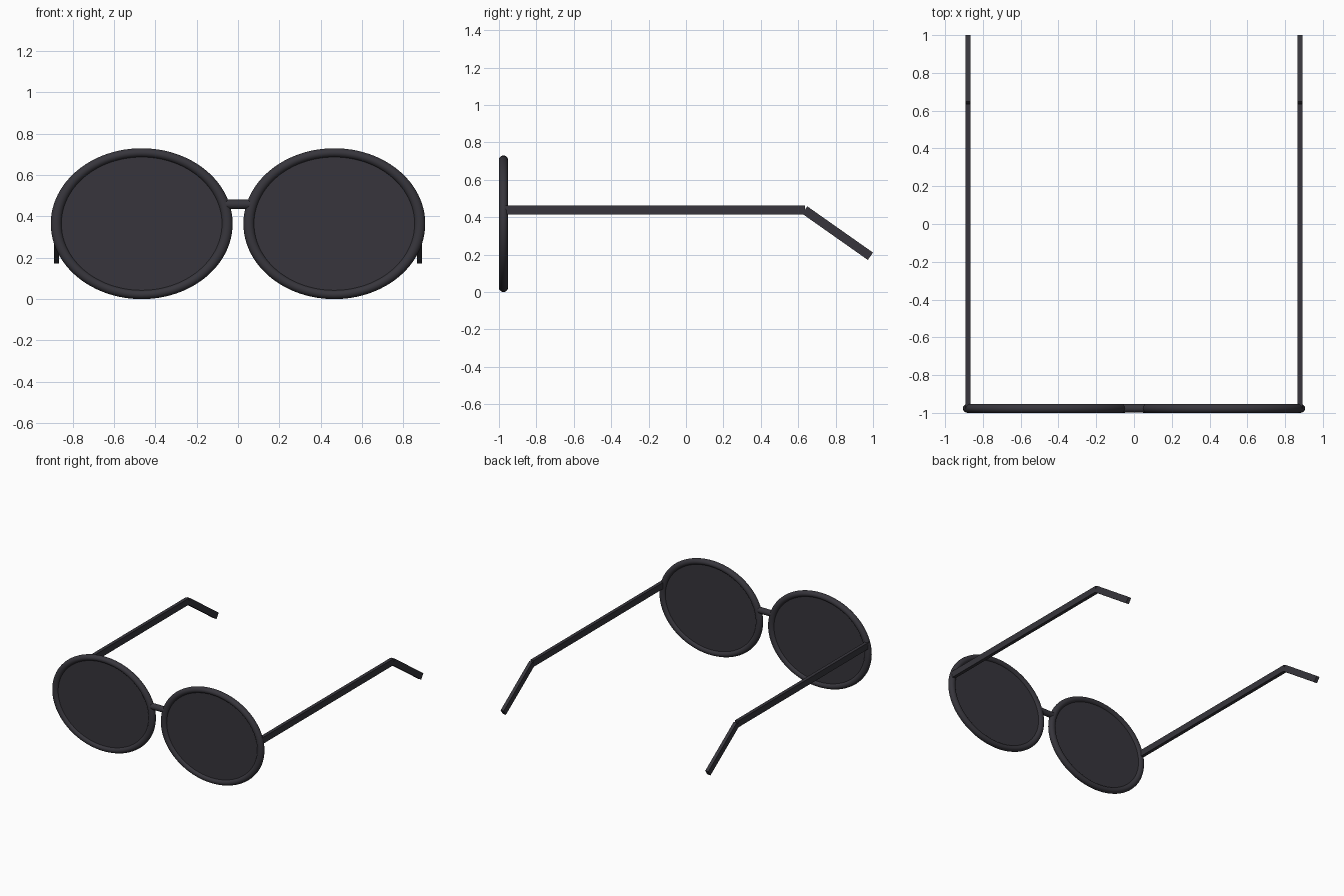
import bpy, math
from mathutils import Matrix

if "Cube" in bpy.data.objects:
    bpy.data.objects.remove(bpy.data.objects["Cube"])

mat = bpy.data.materials.new("charcoal")
mat.diffuse_color = (0.038, 0.036, 0.045, 1)
mat.use_nodes = True
mat.node_tree.nodes["Principled BSDF"].inputs["Base Color"].default_value = mat.diffuse_color

LENS_X, LENS_Z, FRONT_Y = 0.466, 0.365, -0.976
RX, RZ = 0.4135, 0.343          # rim centre-line radii
TUBE = 0.024


def finish(name, smooth=False):
    """Apply the transform, name the part and colour it."""
    ob = bpy.context.object
    ob.name = name
    bpy.ops.object.transform_apply(location=True, rotation=True, scale=True)
    ob.data.materials.append(mat)
    if smooth:
        bpy.ops.object.shade_smooth_by_angle(angle=math.radians(40))
    return ob


def stretch(ob, x, y, z):
    """Lay a z-axis round part to face front, stretch it to an oval and place it."""
    ob.matrix_world = (Matrix.Translation((x, FRONT_Y, LENS_Z))
                       @ Matrix.Diagonal((RX / RZ, y, z, 1))
                       @ Matrix.Rotation(math.pi / 2, 4, 'X'))
    ob.data.transform(ob.matrix_world)
    ob.matrix_world = Matrix.Identity(4)


def bar(name, x, start, end, width, height):
    """Square bar running between two (y, z) points."""
    dy, dz = end[0] - start[0], end[1] - start[1]
    bpy.ops.mesh.primitive_cube_add(
        size=1, location=(x, (start[0] + end[0]) / 2, (start[1] + end[1]) / 2),
        rotation=(math.atan2(dz, dy), 0, 0))
    bpy.context.object.scale = (width, math.hypot(dy, dz), height)
    finish(name)


for side, s in (("left", -1), ("right", 1)):
    # Oval rim
    bpy.ops.mesh.primitive_torus_add(major_radius=RZ, minor_radius=0.022,
                                     major_segments=96, minor_segments=20)
    stretch(bpy.context.object, s * LENS_X, TUBE / 0.022, 1)
    finish(side + "_rim", True)

    # Flat lens seated in the rim
    bpy.ops.mesh.primitive_cylinder_add(vertices=96, radius=RZ - 0.01, depth=0.016)
    stretch(bpy.context.object, s * LENS_X, 1, 1)
    finish(side + "_lens", True)

    # Temple arm and drooping ear tip
    bar(side + "_temple", s * 0.878, (FRONT_Y, 0.438), (0.635, 0.438), 0.026, 0.05)
    bar(side + "_ear_tip", s * 0.878, (0.635, 0.438), (0.986, 0.191), 0.026, 0.048)

# Bridge between the rims
bpy.ops.mesh.primitive_cylinder_add(vertices=32, radius=0.023, depth=0.15,
                                    location=(0, FRONT_Y, 0.458),
                                    rotation=(0, math.pi / 2, 0))
finish("bridge", True)
